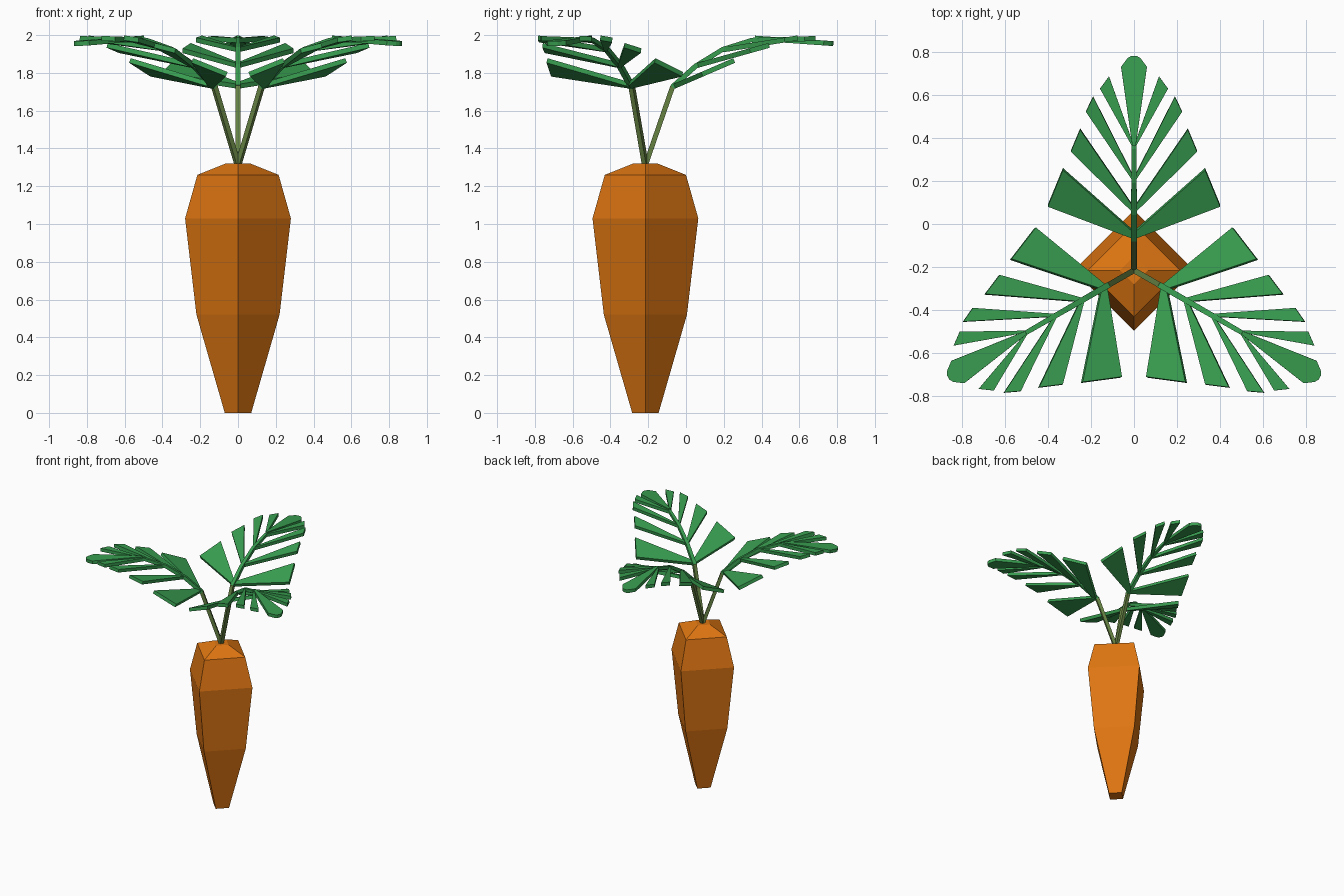
import bpy, bmesh, math
from mathutils import Vector, Matrix

if "Cube" in bpy.data.objects:
    bpy.data.objects.remove(bpy.data.objects["Cube"])

CENTRE = Vector((0, -0.215, 0))


def material(name, rgb):
    m = bpy.data.materials.new(name)
    m.diffuse_color = (*rgb, 1)
    m.use_nodes = True
    m.node_tree.nodes["Principled BSDF"].inputs["Base Color"].default_value = m.diffuse_color
    return m


ORANGE = material("carrot orange", (0.73, 0.18, 0.006))
GREEN = material("leaf green", (0.04, 0.34, 0.08))
OLIVE = material("stem olive", (0.13, 0.22, 0.055))


def finish(name, bm, mat, angle=0):
    bmesh.ops.recalc_face_normals(bm, faces=bm.faces)
    bm.transform(Matrix.Translation(CENTRE) @ Matrix.Rotation(angle, 4, 'Z'))
    me = bpy.data.meshes.new(name)
    bm.to_mesh(me)
    bm.free()
    me.materials.append(mat)
    ob = bpy.data.objects.new(name, me)
    bpy.context.collection.objects.link(ob)


def loft(bm, rings):
    """Skin a list of closed point rings and cap both ends."""
    rows = [[bm.verts.new(p) for p in ring] for ring in rings]
    for a, b in zip(rows, rows[1:]):
        for i in range(len(a)):
            j = (i + 1) % len(a)
            bm.faces.new((a[i], a[j], b[j], b[i]))
    bm.faces.new(rows[0])
    bm.faces.new(rows[-1])


def strip(bm, path, widths):
    """Square-section rod along a (u, z) path, u pointing outwards."""
    rings = []
    for i, (u, z) in enumerate(path):
        a, b = path[max(i - 1, 0)], path[min(i + 1, len(path) - 1)]
        d = Vector((b[0] - a[0], b[1] - a[1])).normalized()
        h = widths[i] / 2
        rings.append([(u - d.y * s * h, t * h, z + d.x * s * h)
                      for s, t in ((1, 1), (1, -1), (-1, -1), (-1, 1))])
    loft(bm, rings)


def plate(bm, outline, u0, z0, slope, thick=0.026):
    """Flat leaflet: outline in (u, v), tilted by slope, thickened downwards."""
    n = Vector((-slope, 0, 1)).normalized() * thick
    top = [Vector((u, v, z0 + slope * (u - u0))) for u, v in outline]
    loft(bm, [top, [p - n for p in top]])


# Four-sided root
bm = bmesh.new()
profile = [(0.07, 0), (0.22, 0.52), (0.28, 1.03), (0.215, 1.26), (0.065, 1.32)]
loft(bm, [[(r * x, r * y, z) for x, y in ((1, 0), (0, 1), (-1, 0), (0, -1))]
          for r, z in profile])
finish("carrot_root", bm, ORANGE)

# Leaflets: root u, near corner, far corner, root height, slope
LEAFLETS = [
    (0.145, (0.295, 0.40), (0.465, 0.33), 1.74, 0.43),
    (0.265, (0.550, 0.293), (0.652, 0.25), 1.85, 0.28),
    (0.410, (0.735, 0.223), (0.805, 0.19), 1.935, 0.16),
    (0.565, (0.843, 0.158), (0.900, 0.116), 1.985, 0.03),
]

for k, deg in enumerate((90, 210, 330), 1):
    ang = math.radians(deg)

    # Bare stem
    bm = bmesh.new()
    strip(bm, [(0, 1.31), (0.145, 1.73)], [0.026, 0.026])
    finish(f"stem_{k}", bm, OLIVE, ang)

    # Arching midrib, paired leaflets and end leaflet
    bm = bmesh.new()
    strip(bm, [(0.143, 1.725), (0.265, 1.835), (0.41, 1.925), (0.565, 1.975), (0.65, 1.98)],
          [0.028, 0.027, 0.025, 0.022, 0.018])
    for u0, near, far, z0, slope in LEAFLETS:
        for s in (1, -1):
            pts = [(u0, 0.003), near, far, (u0 + 0.035, 0.008)]
            plate(bm, [(u, s * v) for u, v in pts], u0, z0, slope)
    half = [(0.58, 0.008), (0.945, 0.06), (0.985, 0.03), (0.996, 0.012)]
    plate(bm, half + [(u, -v) for u, v in reversed(half)], 0.58, 1.997, -0.07)
    finish(f"leaf_{k}", bm, GREEN, ang)
